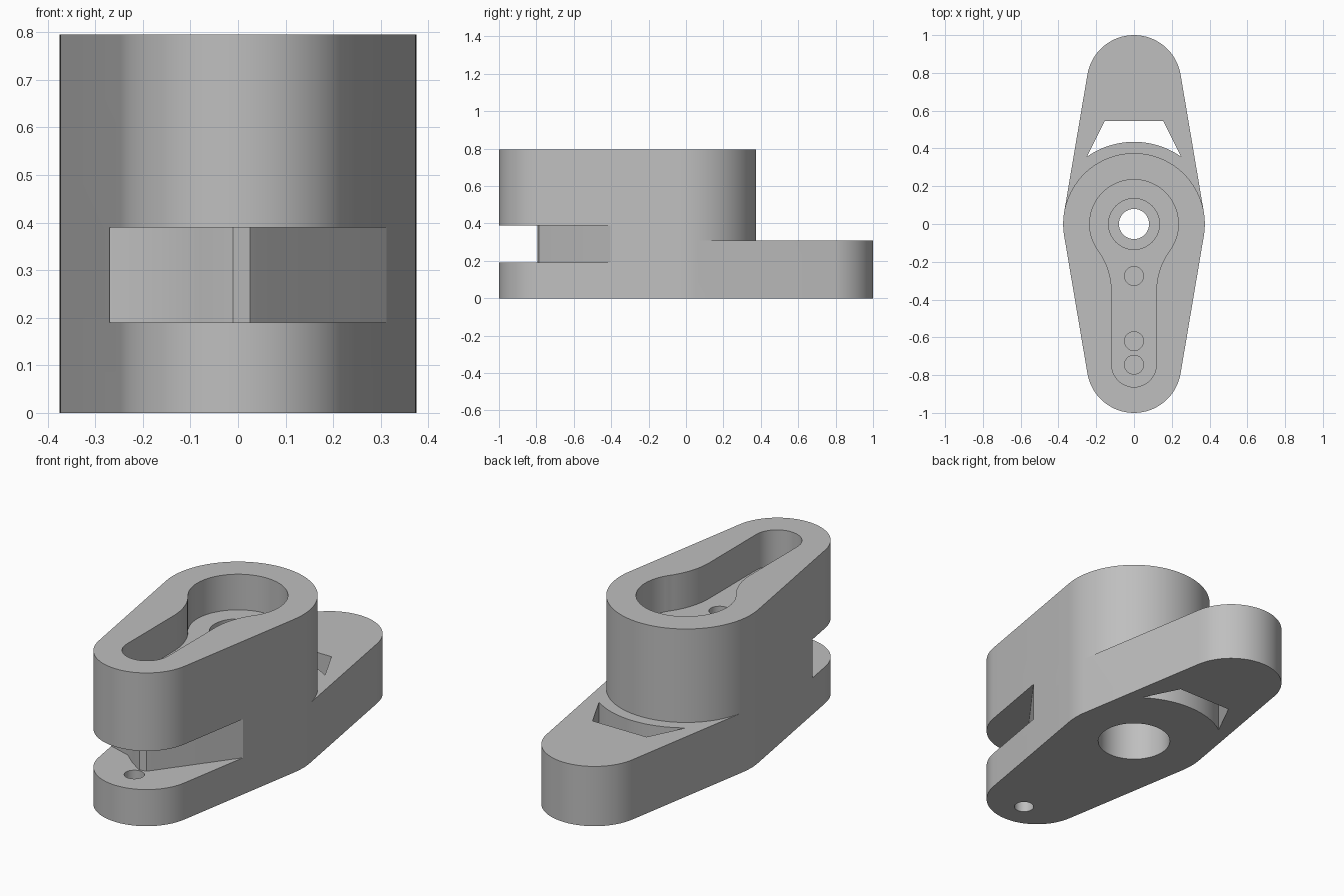
import bpy, bmesh
from math import radians, cos, sin, asin, degrees

cube = bpy.data.objects.get("Cube")
if cube:
    bpy.data.objects.remove(cube, do_unlink=True)

grey = bpy.data.materials.new("plain grey")
grey.use_nodes = True
grey.diffuse_color = (0.52, 0.52, 0.52, 1)
grey.node_tree.nodes["Principled BSDF"].inputs["Base Color"].default_value = grey.diffuse_color


def arc(cy, r, start, end, n=32, cx=0):
    """Points along an arc, angles in degrees."""
    angles = [radians(start + (end - start) * i / n) for i in range(n + 1)]
    return [(cx + r * cos(a), cy + r * sin(a)) for a in angles]


def prism(name, outline, z0, z1):
    """Closed upright solid with the given outline."""
    bm = bmesh.new()
    face = bm.faces.new([bm.verts.new((x, y, z0)) for x, y in outline])
    bmesh.ops.remove_doubles(bm, verts=bm.verts[:], dist=1e-5)
    top = bmesh.ops.extrude_face_region(bm, geom=bm.faces[:], use_keep_orig=True)
    verts = [v for v in top["geom"] if isinstance(v, bmesh.types.BMVert)]
    bmesh.ops.translate(bm, verts=verts, vec=(0, 0, z1 - z0))
    bmesh.ops.recalc_face_normals(bm, faces=bm.faces[:])
    mesh = bpy.data.meshes.new(name)
    bm.to_mesh(mesh)
    bm.free()
    mesh.materials.append(grey)
    obj = bpy.data.objects.new(name, mesh)
    bpy.context.collection.objects.link(obj)
    return obj


def hole(name, y, r, z0, z1):
    return prism(name, arc(y, r, 0, 360, 48)[:-1], z0, z1)


def combine(target, tool, operation):
    """Apply a boolean and remove the tool."""
    bpy.context.view_layer.objects.active = target
    mod = target.modifiers.new(tool.name, "BOOLEAN")
    mod.operation, mod.solver, mod.object = operation, "EXACT", tool
    bpy.ops.object.modifier_apply(modifier=mod.name)
    bpy.data.objects.remove(tool, do_unlink=True)


# Main heights and outline sizes
base_top, body_top, floor = 0.31, 0.795, 0.61
hub_r, end_r, end_y = 0.375, 0.25, 0.75
t = degrees(asin((hub_r - end_r) / end_y))
front_end = arc(-end_y, end_r, 180 + t, 360 - t)

# Long base plate with both ends rounded
base = (arc(0, hub_r, -t, t, 6) + arc(end_y, end_r, t, 180 - t)
        + arc(0, hub_r, 180 - t, 180 + t, 6) + front_end)
housing = prism("lever_housing", base, 0, base_top)

# Taller body over the hub and front end
body = arc(0, hub_r, -t, t, 6) + arc(0, hub_r, t, 180 - t, 48) + arc(0, hub_r, 180 - t, 180 + t, 6) + front_end
combine(housing, prism("upper_body", body, base_top, body_top), "UNION")

# Keyhole pocket in the top, with filleted neck
pocket = (arc(0, 0.235, -36, 216, 48) + arc(-0.36, 0.377, 36, 0, 12, -0.495)
          + arc(-0.745, 0.118, 180, 360, 24) + arc(-0.36, 0.377, 180, 144, 12, 0.495))

# Curved window behind the hub
window = arc(0, 0.435, 55, 125, 24) + [(-0.155, 0.545), (0.155, 0.545)]

# Side slot across the front end
slot = [(0.37, -0.326), (0.04, -0.77), (0.025, -0.787), (-0.01, -0.795),
        (-0.08, -0.75), (-0.15, -0.69), (-0.41, -0.61), (-0.5, -1.2), (0.37, -1.2)]

cutters = [
    prism("pocket", pocket, floor, 0.9),
    prism("window", window, -0.1, 0.4),
    prism("slot", slot, 0.19, 0.39),
    hole("shaft_recess", 0, 0.135, 0.5, 0.7),
    hole("shaft_hole", 0, 0.08, 0.3, 0.7),
    hole("lower_bore", 0, 0.178, -0.1, 0.4),
    hole("front_pin_hole", -0.85, 0.048, -0.1, 0.25),
]
cutters += [hole("screw_hole", y, 0.05, 0.45, 0.7) for y in (-0.275, -0.62, -0.745)]
for cutter in cutters:
    combine(housing, cutter, "DIFFERENCE")

# Smooth curved walls, crisp rims
bpy.ops.object.select_all(action="DESELECT")
housing.select_set(True)
bpy.context.view_layer.objects.active = housing
bpy.ops.object.shade_smooth_by_angle(angle=radians(25))
